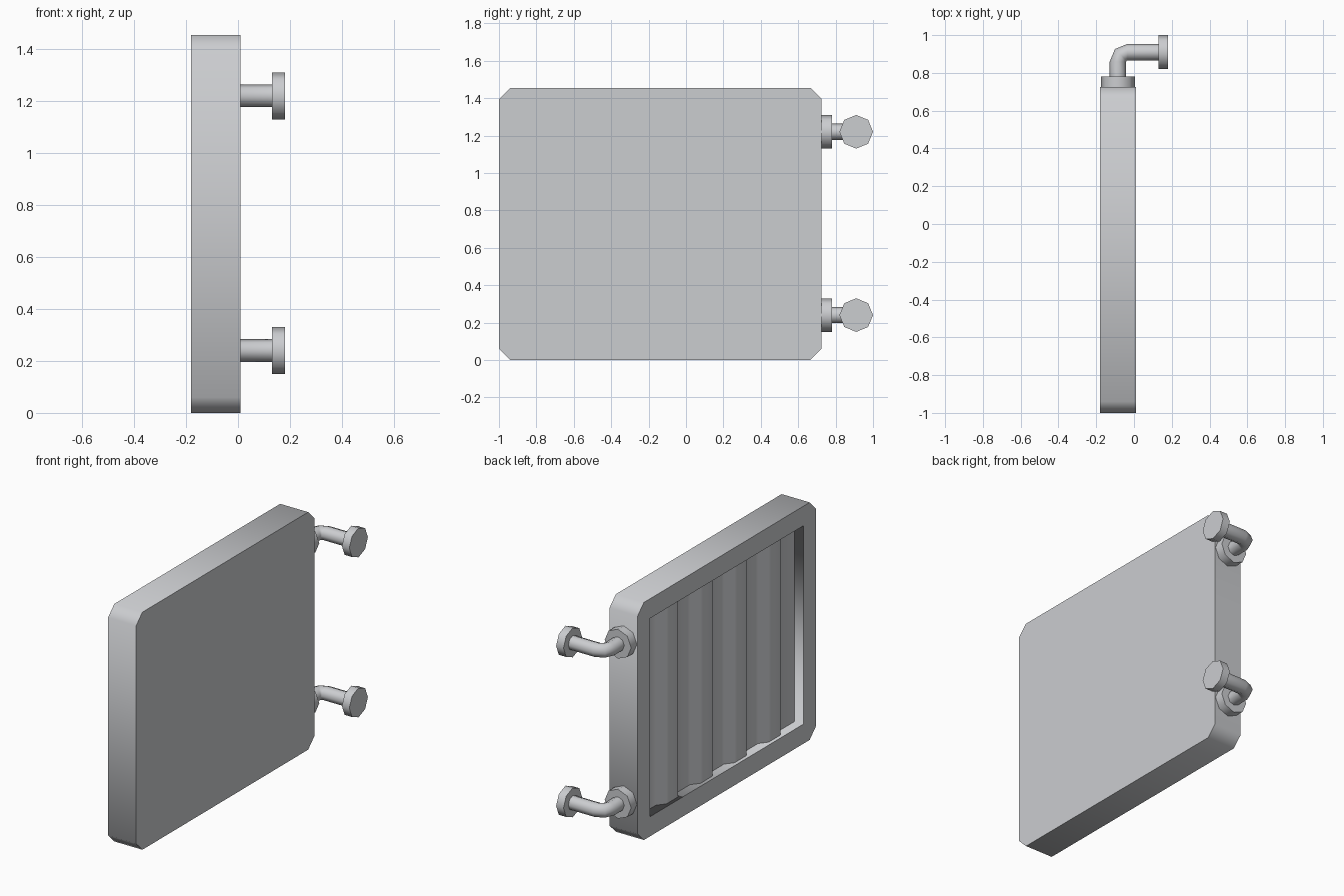
import bpy, bmesh, math
from mathutils import Vector

if "Cube" in bpy.data.objects:
    bpy.data.objects.remove(bpy.data.objects["Cube"], do_unlink=True)

# Single painted-metal colour
GREY = (0.6, 0.61, 0.63, 1.0)
metal = bpy.data.materials.new("grey_metal")
metal.use_nodes = True
metal.diffuse_color = GREY
metal.node_tree.nodes["Principled BSDF"].inputs["Base Color"].default_value = GREY

BACK, FRONT = -0.18, 0.01            # casing thickness along x
Y0, Y1, HEIGHT = -1.0, 0.725, 1.455  # casing extents
MID = (BACK + FRONT) / 2


def by_angle(edge):
    return edge.calc_face_angle(0) > math.radians(50)


def at_rim(edge):
    """Sharp only where a side wall meets a face looking along x."""
    return len({abs(f.normal.x) > 0.9 for f in edge.link_faces}) == 2


def finish(bm, name, sharp=by_angle, closed=True):
    if closed:
        bmesh.ops.recalc_face_normals(bm, faces=bm.faces)
    bm.normal_update()
    for face in bm.faces:
        face.smooth = True
    for edge in bm.edges:
        edge.smooth = not sharp(edge)
    mesh = bpy.data.meshes.new(name)
    bm.to_mesh(mesh)
    bm.free()
    mesh.materials.append(metal)
    obj = bpy.data.objects.new(name, mesh)
    bpy.context.collection.objects.link(obj)
    return obj


def skin(bm, a, b, cyclic=True):
    """Join two rows of vertices with quads."""
    n = len(a)
    for i in range(n if cyclic else n - 1):
        j = (i + 1) % n
        bm.faces.new((a[i], a[j], b[j], b[i]))


def tube(name, path, directions, radius, sides=8):
    """Capped tube in a horizontal plane, with rings square to the directions."""
    bm = bmesh.new()
    rings = []
    for point, d in zip(path, directions):
        across = Vector((d[1], -d[0], 0)).normalized()
        ring = []
        for k in range(sides):
            t = math.tau * k / sides
            offset = across * math.cos(t) + Vector((0, 0, 1)) * math.sin(t)
            ring.append(bm.verts.new(Vector(point) + offset * radius))
        rings.append(ring)
    for a, b in zip(rings, rings[1:]):
        skin(bm, a, b)
    bm.faces.new(rings[0])
    bm.faces.new(rings[-1])
    return finish(bm, name)


# Casing: chamfered slab with a rectangular recess on its -x side
CUT, BORDER, RECESS = 0.06, 0.12, 0.08
oy0, oy1, oz0, oz1 = Y0 + BORDER, Y1 - BORDER, BORDER, HEIGHT - BORDER
outline = [(Y0, CUT), (Y0 + CUT, 0), (Y1 - CUT, 0), (Y1, CUT),
           (Y1, HEIGHT - CUT), (Y1 - CUT, HEIGHT), (Y0 + CUT, HEIGHT), (Y0, HEIGHT - CUT)]
opening = [(oy0, oz0), (oy1, oz0), (oy1, oz1), (oy0, oz1)]

bm = bmesh.new()


def loop(x, points):
    return [bm.verts.new((x, y, z)) for y, z in points]


front, back = loop(FRONT, outline), loop(BACK, outline)
rim, floor = loop(BACK, opening), loop(BACK + RECESS, opening)
skin(bm, front, back)
skin(bm, rim, floor)
bm.faces.new(front)
bm.faces.new(floor)
for i in range(4):
    a, b, c = back[2 * i], back[2 * i + 1], back[(2 * i + 2) % 8]
    bm.faces.new((a, b, rim[i]))
    bm.faces.new((b, c, rim[(i + 1) % 4], rim[i]))
finish(bm, "casing", at_rim)

# Corrugated panel inside the recess: four flat ridges between valleys
RIDGES, RIDGE, SLOPE, HIGH, LOW = 4, 0.113, 0.05, 0.022, 0.06
pitch = 0.33
centre = (oy0 + oy1) / 2
profile = [(oy0, LOW)]
for i in range(RIDGES):
    c = centre + (i - (RIDGES - 1) / 2) * pitch
    half = RIDGE / 2
    profile += [(c - half - SLOPE, LOW), (c - half, HIGH), (c + half, HIGH), (c + half + SLOPE, LOW)]
profile.append((oy1, LOW))
bm = bmesh.new()
rows = [[bm.verts.new((BACK + d, y, z)) for y, d in profile] for z in (oz1, oz0)]
skin(bm, rows[0], rows[1], cyclic=False)
bm.normal_update()
if sum(f.normal.x for f in bm.faces) > 0:
    bmesh.ops.reverse_faces(bm, faces=bm.faces)
finish(bm, "corrugated_panel", closed=False)

# Two bent pipes with an octagonal flange at each end
PIPE, FLANGE, THICK, BEND = 0.0435, 0.09, 0.05, 0.05
PIPE_Y, END_X = 0.91, 0.18
AX, AY = Vector((1, 0, 0)), Vector((0, 1, 0))
for label, z in (("lower", 0.24), ("upper", 1.22)):
    tube(label + "_casing_flange", [(MID, Y1, z), (MID, Y1 + THICK + 0.005, z)], [AY, AY], FLANGE)
    tube(label + "_end_flange", [(END_X - THICK, PIPE_Y, z), (END_X, PIPE_Y, z)], [AX, AX], FLANGE)
    path, dirs = [(MID, Y1 + THICK, z)], [AY]
    for step in range(3):
        t = math.pi / 4 * step
        path.append((MID + BEND * (1 - math.cos(t)), PIPE_Y - BEND + BEND * math.sin(t), z))
        dirs.append(AY * math.cos(t) + AX * math.sin(t))
    path.append((END_X - THICK, PIPE_Y, z))
    dirs.append(AX)
    tube(label + "_pipe", path, dirs, PIPE)
